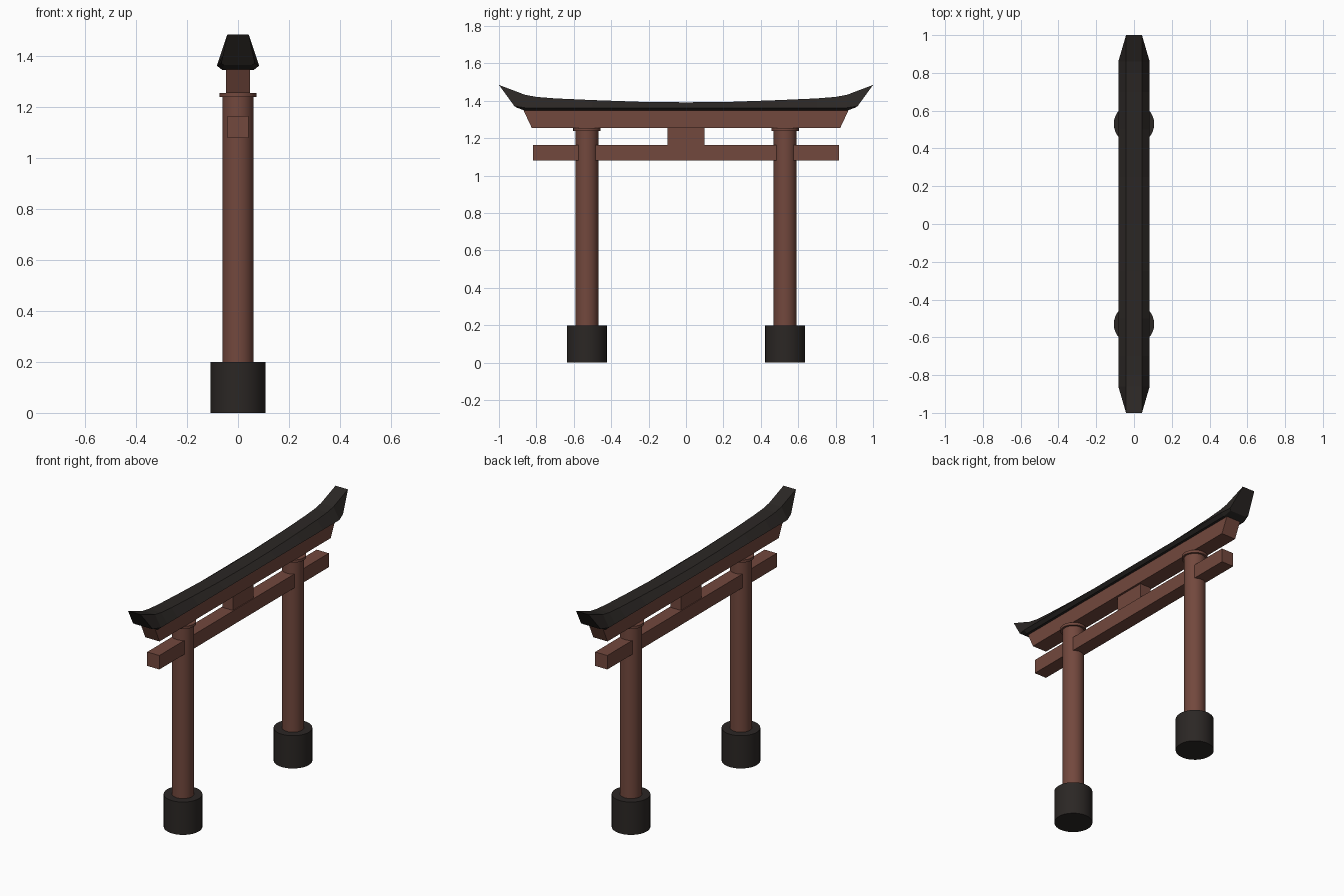
import bpy, bmesh

if "Cube" in bpy.data.objects:
    bpy.data.objects.remove(bpy.data.objects["Cube"])


def material(name, rgb):
    m = bpy.data.materials.new(name)
    m.diffuse_color = (*rgb, 1)
    m.use_nodes = True
    m.node_tree.nodes["Principled BSDF"].inputs["Base Color"].default_value = m.diffuse_color
    return m


wood = material("red_wood", (0.17, 0.065, 0.047))
dark = material("dark_lacquer", (0.024, 0.020, 0.018))


def cylinder(name, y, r, z0, z1, mat):
    bpy.ops.mesh.primitive_cylinder_add(vertices=32, radius=r, depth=z1 - z0,
                                        location=(0, y, (z0 + z1) / 2))
    ob = bpy.context.object
    ob.name = name
    ob.data.materials.append(mat)
    bpy.ops.object.shade_smooth_by_angle()


def loft(name, sections, mat):
    """Skin a list of closed cross-sections and cap both ends."""
    bm = bmesh.new()
    rings = [[bm.verts.new(p) for p in s] for s in sections]
    n = len(rings[0])
    for a, b in zip(rings, rings[1:]):
        for i in range(n):
            j = (i + 1) % n
            bm.faces.new((a[i], a[j], b[j], b[i]))
    bm.faces.new(rings[0])
    bm.faces.new(rings[-1][::-1])
    bmesh.ops.recalc_face_normals(bm, faces=bm.faces)
    me = bpy.data.meshes.new(name)
    bm.to_mesh(me)
    bm.free()
    me.materials.append(mat)
    bpy.context.collection.objects.link(bpy.data.objects.new(name, me))


def beam(name, w, y_bottom, y_top, z0, z1):
    """Beam along y whose ends may slant outward."""
    loft(name, [[(-w, s * y_bottom, z0), (w, s * y_bottom, z0),
                 (w, s * y_top, z1), (-w, s * y_top, z1)] for s in (-1, 1)], wood)


# Pillars with stone bases and collars
for side, y in (("left", -0.53), ("right", 0.53)):
    cylinder(side + "_base", y, 0.107, 0, 0.20, dark)
    cylinder(side + "_pillar", y, 0.061, 0.20, 1.24, wood)
    cylinder(side + "_collar", y, 0.073, 1.24, 1.256, wood)

# Cross beams and centre strut
beam("tie_beam", 0.041, 0.817, 0.817, 1.08, 1.165)
beam("centre_strut", 0.036, 0.10, 0.10, 1.165, 1.256)
beam("upper_beam", 0.048, 0.825, 0.868, 1.256, 1.348)

# Upswept roof: (half width, y, z) for bottom, eave and top of each section
half = [((0.063, y, 1.347), (0.083, y, 1.363), (0.042, y, z))
        for y, z in ((0, 1.392), (0.25, 1.395), (0.5, 1.404), (0.7, 1.413),
                     (0.8, 1.421), (0.86, 1.432))]
half.append(((0.055, 0.908, 1.365), (0.066, 0.918, 1.372), (0.042, 1.0, 1.485)))
full = [[(w, -y, z) for w, y, z in s] for s in half[:0:-1]] + half
loft("roof", [[(-w, y, z) for w, y, z in s] + [p for p in reversed(s)]
              for s in full], dark)
